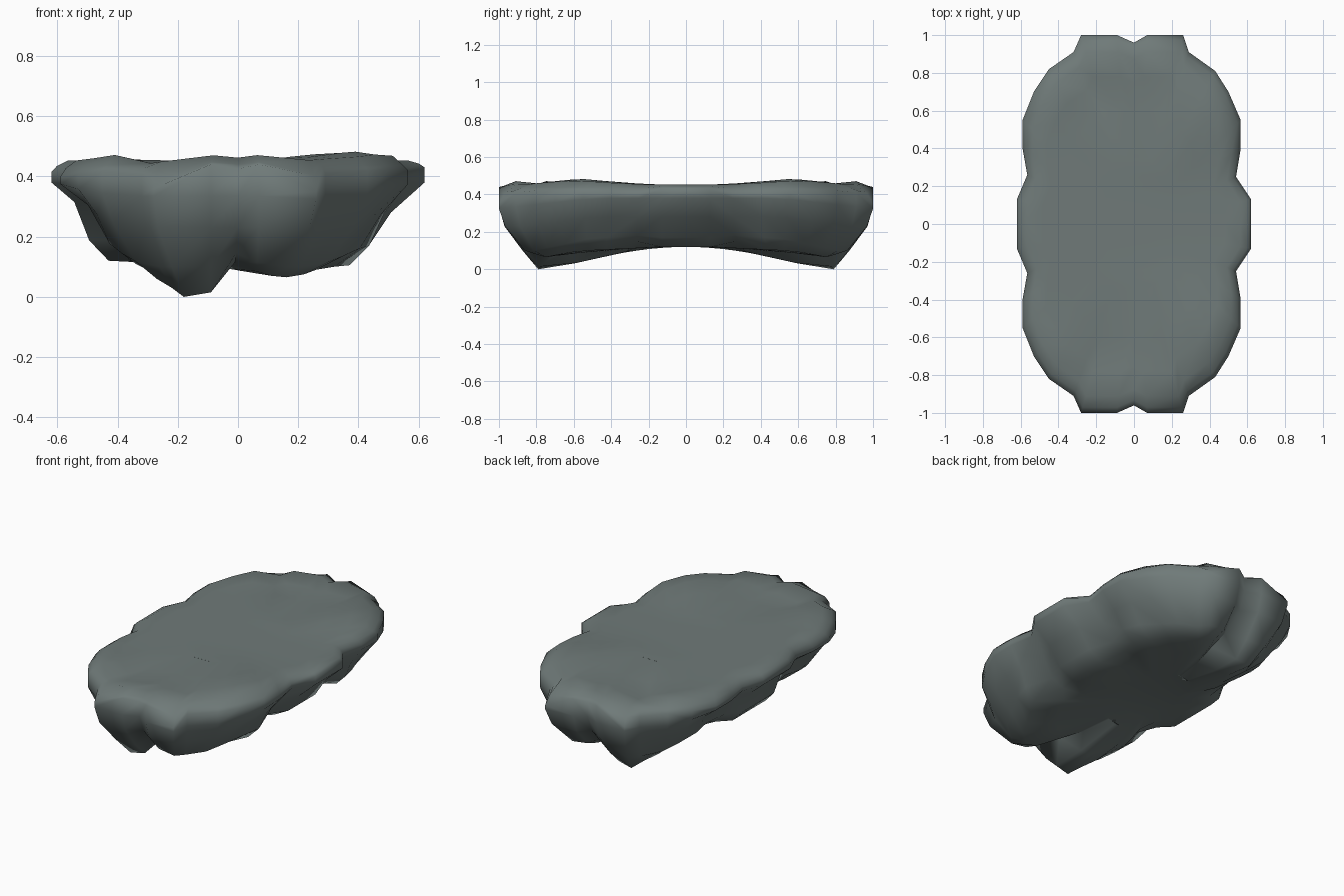
import bpy, bmesh, math
from mathutils import Vector

if "Cube" in bpy.data.objects:
    bpy.data.objects.remove(bpy.data.objects["Cube"])

# Half plan, right to left: rim x, y, z, then foot x, y, z of the craggy underside
STATIONS = [
    (.62, 0, .43, .34, 0, .12), (.62, .13, .43, .34, .13, .12), (.54, .25, .41, .29, .27, .15),
    (.565, .40, .41, .37, .43, .105), (.565, .55, .42, .32, .52, .10),
    (.50, .70, .42, .26, .62, .09), (.43, .81, .42, .22, .70, .075),
    (.29, .91, .41, .16, .75, .065), (.26, 1, .35, .11, .77, .07), (.07, 1, .44, .06, .77, .085),
    (0, .96, .425, -.01, .66, .115),
    (-.09, 1, .44, -.09, .78, .015), (-.28, 1, .36, -.18, .79, 0), (-.32, .91, .40, -.22, .73, .03),
    (-.45, .82, .42, -.27, .65, .06), (-.53, .70, .41, -.30, .58, .09),
    (-.59, .55, .40, -.34, .48, .11), (-.59, .40, .40, -.32, .37, .13),
    (-.565, .26, .40, -.36, .23, .12), (-.62, .13, .415, -.43, .16, .12),
    (-.62, 0, .415, -.43, 0, .12)]


def bump(x, y, cx, cy, r):
    return math.exp(-((x - cx) ** 2 + (y - cy) ** 2) / r ** 2)


def top_z(x, y):
    return (.453 + .03 * bump(x, y, .36, .55, .2) + .022 * bump(x, y, -.42, .76, .13)
            + .018 * bump(x, y, .08, .91, .08) + .018 * bump(x, y, -.09, .91, .08)
            - .025 * bump(x, y, -.24, .76, .12))


def mix(a, b, t):
    return a + (b - a) * t


def section(ox, oy, oz, bx, by, bz):
    """Points from the middle of the top, over the rim, to the middle of the underside."""
    e = max(0, min(1, (oy - .5) / .4))          # 0 on the long sides, 1 at the ends
    left = .035 if ox < -.3 else 0              # the left side overhangs more
    pts = [(ox * s, oy * s, top_z(ox * s, oy * s)) for s in (.35, .6, .78, .91)]
    pts.append((ox * .97, oy * .97, mix(oz, .455, .5)))
    pts.append((ox, oy, oz))
    pts.append((ox, oy, min(mix(.38, .335, e), oz - .025)))
    for t, z in ((mix(.4, .14, e), mix(.28 + left, .23, e)),
                 (mix(.66, .6, e), mix(.17 + left / 2, .10, e))):
        pts.append((mix(ox, bx, t), mix(oy, by, t), max(z, bz + .03)))
    pts.append((bx, by, bz))
    for s in (.75, .4):
        x, y = -.15 + (bx + .15) * s, by * s
        deep = .25 if x < -.1 else .1           # the left ridge hangs lower
        pts.append((x, y, .12 - deep * y * y))
    return pts


# Rock slab: loft the half, close top and underside, mirror front to back
bm = bmesh.new()
cols = [[bm.verts.new(Vector(p)) for p in section(*s)] for s in STATIONS]
n = len(cols)
for a, b in zip(cols, cols[1:]):
    for k in range(len(a) - 1):
        bm.faces.new((a[k], a[k + 1], b[k + 1], b[k]))
for k in (0, -1):
    for i in range(n // 2):
        ring = [cols[i][k], cols[i + 1][k], cols[n - 2 - i][k], cols[n - 1 - i][k]]
        bm.faces.new(list(dict.fromkeys(ring)))

# Mirror and weld along the middle
geo = bm.verts[:] + bm.edges[:] + bm.faces[:]
bmesh.ops.mirror(bm, geom=geo, axis='Y', merge_dist=.0005)
bmesh.ops.remove_doubles(bm, verts=bm.verts[:], dist=.0005)
bmesh.ops.recalc_face_normals(bm, faces=bm.faces[:])
mesh = bpy.data.meshes.new("rock_slab")
bm.to_mesh(mesh)
bm.free()
rock = bpy.data.objects.new("rock_slab", mesh)
bpy.context.collection.objects.link(rock)

# Dark green-grey stone
stone = bpy.data.materials.new("stone")
stone.diffuse_color = (.16, .195, .19, 1)
stone.use_nodes = True
stone.node_tree.nodes["Principled BSDF"].inputs["Base Color"].default_value = stone.diffuse_color
mesh.materials.append(stone)
bpy.context.view_layer.objects.active = rock
rock.select_set(True)
bpy.ops.object.shade_smooth_by_angle(angle=math.radians(75))
